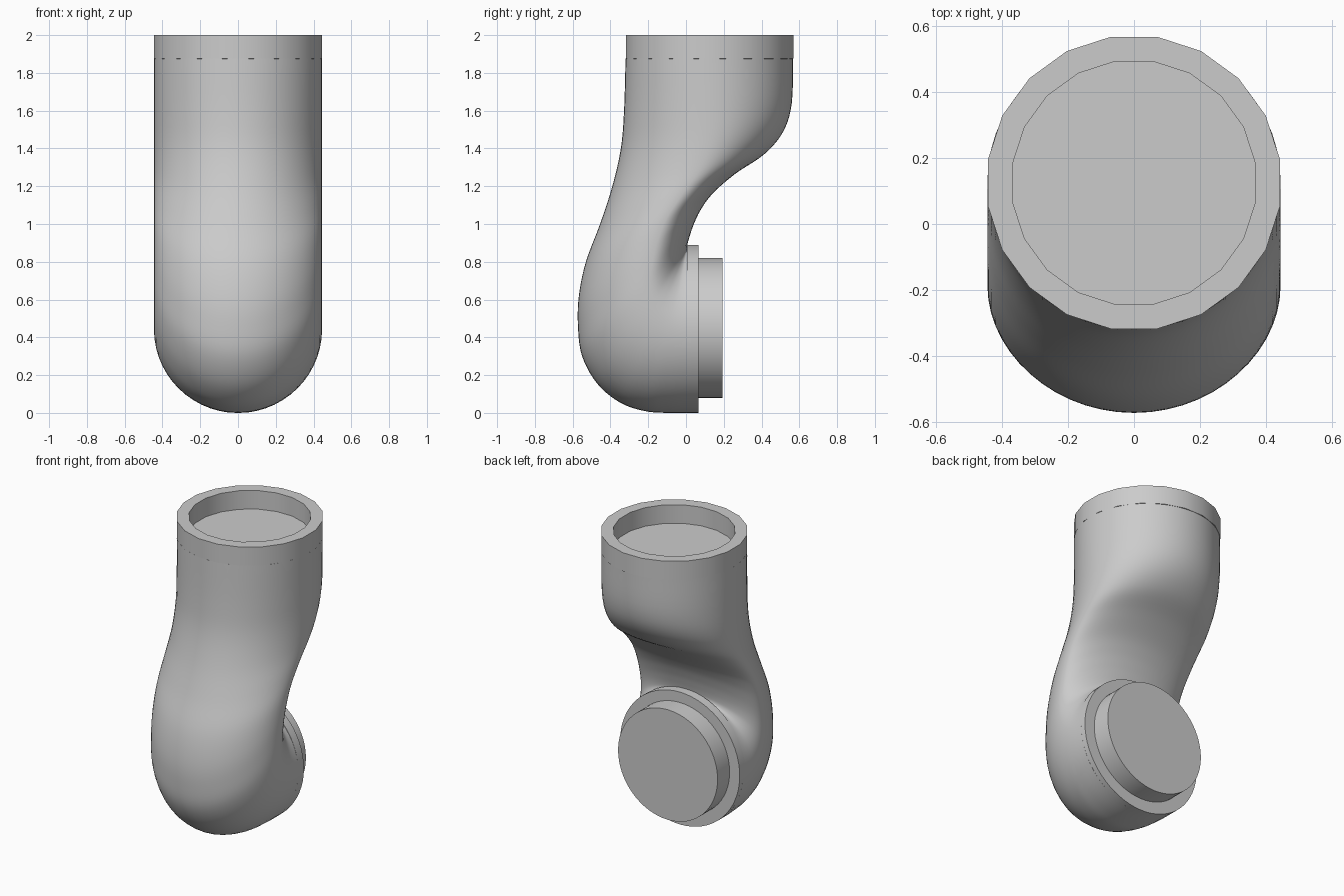
import bpy, bmesh, math
from mathutils import Vector

if "Cube" in bpy.data.objects:
    bpy.data.objects.remove(bpy.data.objects["Cube"])

grey = bpy.data.materials.new("light grey")
grey.diffuse_color = (0.6, 0.6, 0.6, 1)
grey.use_nodes = True
grey.node_tree.nodes["Principled BSDF"].inputs["Base Color"].default_value = grey.diffuse_color
R = 0.445


def loft(name, rings, cap=True, closed=False, angle=35):
    """Skin a list of equal-length point rings."""
    bm = bmesh.new()
    vs = [[bm.verts.new(p) for p in ring] for ring in rings]
    pairs = list(zip(vs, vs[1:])) + ([(vs[-1], vs[0])] if closed else [])
    for a, b in pairs:
        n = len(a)
        for i in range(n):
            j = (i + 1) % n
            bm.faces.new((a[i], a[j], b[j], b[i]))
    if cap:
        bm.faces.new(vs[0])
        bm.faces.new(vs[-1])
    bmesh.ops.recalc_face_normals(bm, faces=bm.faces)
    me = bpy.data.meshes.new(name)
    bm.to_mesh(me)
    bm.free()
    me.materials.append(grey)
    ob = bpy.data.objects.new(name, me)
    bpy.context.collection.objects.link(ob)
    bpy.ops.object.select_all(action='DESELECT')
    ob.select_set(True)
    bpy.context.view_layer.objects.active = ob
    bpy.ops.object.shade_smooth_by_angle(angle=math.radians(angle))
    return ob


def section(outer, inner, half_width=R, n=56, widest=.5):
    """Egg shape spanning two (y, z) points, widest at a given fraction."""
    c = outer.lerp(inner, widest)
    ring = []
    for i in range(n):
        a = 2 * math.pi * i / n
        s = math.sin(a)
        p = c + ((outer - c) * s if s > 0 else (inner - c) * -s)
        ring.append((half_width * math.cos(a), p.x, max(p.y, 0)))
    return ring


def spline(p, i, t):
    a, b, c, d = (p[min(max(i + k, 0), len(p) - 1)] for k in (-1, 0, 1, 2))
    return (2 * b + (c - a) * t + (2 * a - 5 * b + 4 * c - d) * t * t
            + (3 * b - a - 3 * c + d) * t ** 3) / 2


# Curved body: front outline and back outline (y, z), from top to bottom
front = [(-.32, 1.875), (-.328, 1.6), (-.345, 1.4), (-.39, 1.2), (-.455, 1.0),
         (-.53, .8), (-.567, .62), (-.572, .46), (-.55, .3), (-.47, .155),
         (-.35, .055), (-.22, .01), (-.1, 0), (.03, 0)]
back = [(.567, 1.875), (.56, 1.64), (.515, 1.49), (.415, 1.37), (.26, 1.265),
        (.14, 1.16), (.075, 1.07), (.038, .99), (.018, .93), (.007, .89),
        (.004, .875), (.006, .87), (.012, .875), (.03, .885)]
front = [Vector(p) for p in front]
back = [Vector(p) for p in back]
last = len(front) - 1
rings = []
for k in range(last * 5 + 1):
    i = min(k // 5, last - 1)
    t = k / 5 - i
    bulge = .5 + .15 * math.sin(math.pi * k / (last * 5)) ** 1.5
    rings.append(section(spline(front, i, t), spline(back, i, t), widest=bulge))
loft("curved_body", rings)


# Open rim on top, its floor is the body cap
def flat_ring(r, z, n=20):
    return [(r * math.cos(2 * math.pi * (i + .5) / n),
             .125 + r * math.sin(2 * math.pi * (i + .5) / n), z) for i in range(n)]


loft("top_rim", [flat_ring(.449, 1.875), flat_ring(.449, 2),
                 flat_ring(.373, 2), flat_ring(.373, 1.87)],
     cap=False, closed=True)


# Round flange and plug facing the back
def disc(name, r, z, y0, y1):
    loft(name, [section(Vector((y, z + r)), Vector((y, z - r)), r, 64)
                for y in (y0, y1)])


disc("joint_flange", R, .445, .005, .065)
disc("joint_plug", .37, .45, .06, .193)
